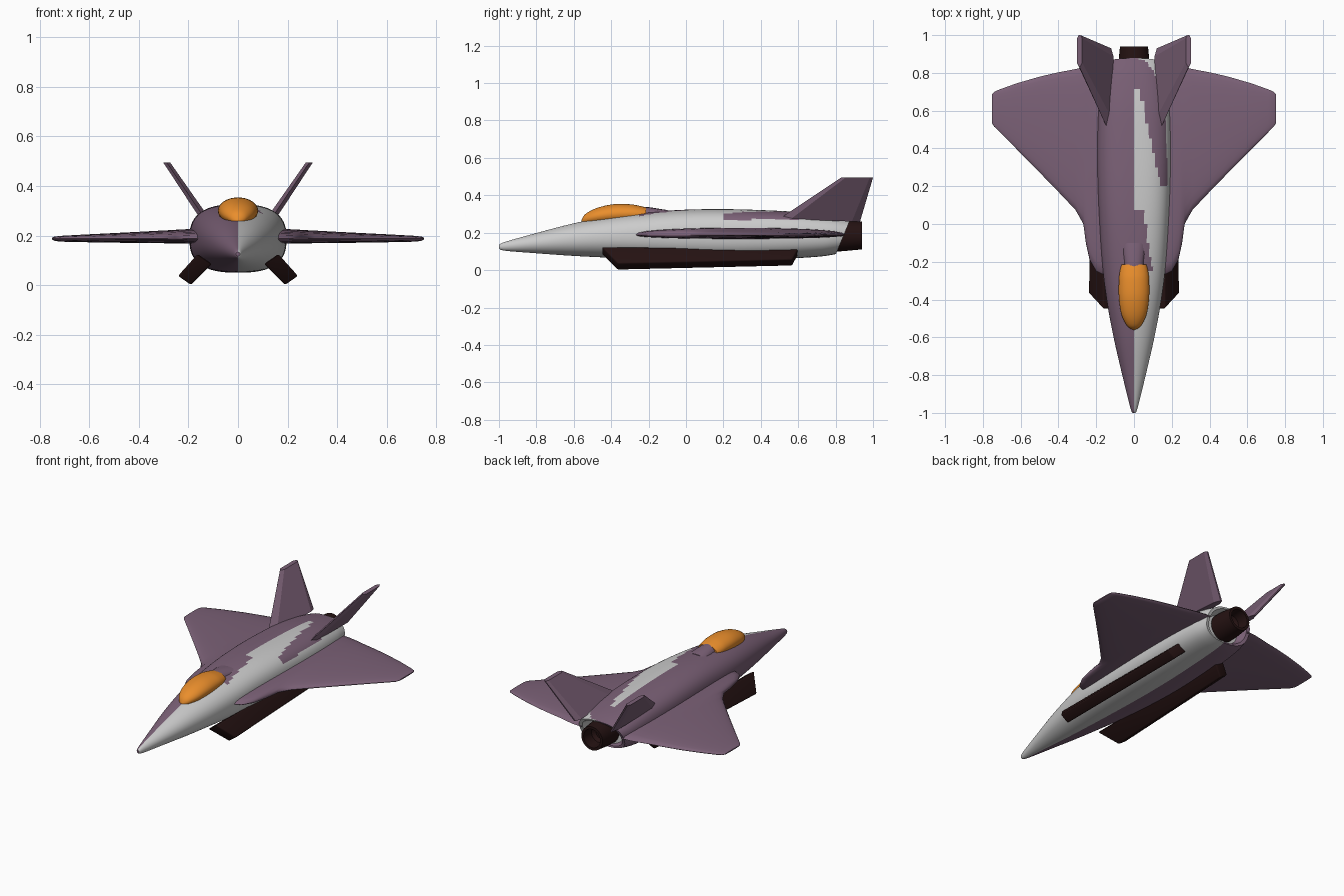
import bpy, bmesh, math

if "Cube" in bpy.data.objects:
    bpy.data.objects.remove(bpy.data.objects["Cube"])


def material(name, rgb):
    m = bpy.data.materials.new(name)
    m.diffuse_color = (*rgb, 1)
    m.use_nodes = True
    m.node_tree.nodes["Principled BSDF"].inputs["Base Color"].default_value = m.diffuse_color
    return m


PURPLE = material("purple", (0.20, 0.12, 0.185))
GREY = material("grey", (0.8, 0.8, 0.8))
ORANGE = material("orange", (0.82, 0.27, 0.025))
DARK = material("dark", (0.018, 0.006, 0.006))


def loft(name, rings, mats, caps=(True, True), angle=35, bevel=0, rule=None):
    """Skin a list of equal-sized point rings."""
    bm = bmesh.new()
    vs = [[bm.verts.new(p) for p in r] for r in rings]
    n = len(rings[0])
    for a, b in zip(vs, vs[1:]):
        for i in range(n):
            j = (i + 1) % n
            bm.faces.new((a[i], a[j], b[j], b[i]))
    if caps[0]:
        bm.faces.new(vs[0])
    if caps[1]:
        bm.faces.new(vs[-1])
    bmesh.ops.recalc_face_normals(bm, faces=bm.faces)
    if bevel:
        bmesh.ops.bevel(bm, geom=list(bm.edges), offset=bevel, segments=3,
                        profile=0.5, affect='EDGES')
    if rule:
        for f in bm.faces:
            f.material_index = rule(f.calc_center_median())
    me = bpy.data.meshes.new(name)
    bm.to_mesh(me)
    bm.free()
    ob = bpy.data.objects.new(name, me)
    bpy.context.collection.objects.link(ob)
    for m in mats:
        me.materials.append(m)
    bpy.ops.object.select_all(action='DESELECT')
    ob.select_set(True)
    bpy.context.view_layer.objects.active = ob
    bpy.ops.object.shade_smooth_by_angle(angle=math.radians(angle))
    return ob


def smooth(stations, steps):
    """Catmull-Rom interpolation between station tuples."""
    s = [stations[0]] + stations + [stations[-1]]
    out = []
    for i in range(1, len(s) - 2):
        for k in range(steps):
            t = k / steps
            out.append(tuple(
                0.5 * (2 * b + (c - a) * t + (2 * a - 5 * b + 4 * c - d) * t * t
                       + (3 * b - a - 3 * c + d) * t ** 3)
                for a, b, c, d in zip(*s[i - 1:i + 3])))
    return out + [stations[-1]]


def section(y, hw, zb, zt, n=48, e=2.0, shear=0.0):
    """Superellipse ring across the body, optionally leaning back."""
    pts = []
    for i in range(n):
        a = 2 * math.pi * i / n
        c, s = math.cos(a), math.sin(a)
        v = math.copysign(abs(s) ** (2 / e), s)
        z = (zb + zt) / 2 + (zt - zb) / 2 * v
        pts.append((hw * math.copysign(abs(c) ** (2 / e), c), y + shear * v, z))
    return pts


# Fuselage: (y, half width, bottom, top, squareness, lean)
body = [(-1.0, .008, .117, .133, 2, 0), (-.97, .02, .104, .15, 2, 0),
        (-.8, .062, .09, .198, 2, 0), (-.6, .108, .076, .25, 2.1, 0),
        (-.4, .145, .066, .288, 2.2, 0), (-.2, .17, .058, .31, 2.4, 0),
        (0, .184, .052, .323, 2.6, 0), (.2, .193, .05, .326, 2.7, 0),
        (.4, .196, .054, .321, 2.7, 0), (.6, .19, .064, .31, 2.7, .005),
        (.75, .175, .074, .29, 2.6, .02), (.84, .155, .086, .27, 2.5, .038)]
hull = [section(y, w, b, t, 64, e, sh) for y, w, b, t, e, sh in smooth(body, 8)]
hull.append(section(.837, .135, .096, .262, 64, 2.4, .038))
hull.append(section(.78, .11, .1, .26, 64, 2.2, .0))


def paint(c):
    """Left half purple, right half grey with purple patches on the back."""
    if c.x < 0:
        return 1
    if c.z > .27 and c.y > .72:
        return 1
    if c.z > .27 and c.y > .2 and c.x > .22 * (.85 - c.y):
        return 1
    return int(c.z > .27 and -.26 < c.y < .08 and c.x < .06 - .15 * c.y)


loft("fuselage", hull, [GREY, PURPLE], rule=paint)

# Canopy and the fairing behind it
glass = [(-.56, .006, .25, .264), (-.54, .036, .245, .298), (-.48, .066, .243, .331),
         (-.39, .08, .245, .352), (-.3, .08, .25, .352), (-.25, .075, .252, .344),
         (-.215, .066, .26, .335)]
loft("canopy", [section(*s, n=32) for s in smooth(glass, 4)], [ORANGE], angle=50)
loft("canopy_fairing", [section(-.24, .052, .26, .338, 16), section(-.2, .052, .26, .337, 16),
                        section(-.1, .07, .27, .321, 16)], [PURPLE])

# Hollow exhaust nozzle
tube = [(.79, .085), (.84, .084), (.94, .074), (.94, .058), (.87, .052), (.85, .035), (.85, .004)]
loft("exhaust_nozzle", [section(y, r, .185 - r, .185 + r, 32) for y, r in tube], [DARK])

# Wing: (x, leading y, trailing y, bottom, top)
wing = [(.14, -.28, .85, .166, .228), (.2, -.25, .845, .167, .226), (.235, -.19, .838, .168, .224),
        (.255, -.1, .834, .168, .223), (.268, .0, .83, .168, .222), (.31, .075, .82, .169, .22),
        (.4, .17, .803, .17, .215), (.5, .273, .78, .171, .21), (.62, .395, .745, .173, .204),
        (.71, .485, .713, .175, .199), (.74, .515, .7, .178, .196), (.752, .535, .685, .184, .191)]


def wing_section(x, y0, y1, zb, zt, n=14):
    mid, pts = .188, []
    for i in range(2 * n):
        a = math.pi * i / n
        h = abs(math.sin(a)) ** .8
        z = mid + h * ((zt if i < n else zb) - mid)
        pts.append((x, (y0 + y1) / 2 - (y1 - y0) / 2 * math.cos(a), z))
    return pts


wing_rings = [wing_section(*s) for s in wing]

# Canted fin: sharp-edged tapered plate, outline (y) at root and tip
def fin_section(x, z, front, rear, t):
    (yf, zf), (yr, zr) = front, rear
    k = .7                                    # sideways lean per unit height
    pts = []
    for u, o in ((0, 0), (.14, t), (.9, t), (1, t * .3), (1, -t * .3), (.9, -t), (.14, -t)):
        zz = zf + (zr - zf) * u
        pts.append((x + (zz - z) * k + o, yf + (yr - yf) * u, zz))
    return pts


fin_rings = [fin_section(.135, .27, (.5, .275), (.93, .258), .019),
             fin_section(.288, .495, (.83, .495), (1.0, .495), .014)]

# Lower side duct: slanted slab hanging diagonally under the body
duct_rings = [[(.105, -.45, .085), (.163, -.45, .125), (.242, -.365, .037), (.19, -.365, .0)],
              [(.105, .6, .085), (.163, .6, .115), (.222, .568, .058), (.17, .568, .022)]]

for side, s in (("right", 1), ("left", -1)):
    def flip(rings):
        return [[(s * x, y, z) for x, y, z in r] for r in rings]
    loft(side + "_wing", flip(wing_rings), [PURPLE], angle=45)
    loft(side + "_fin", flip(fin_rings), [PURPLE], angle=15)
    loft(side + "_lower_duct", flip(duct_rings), [DARK], bevel=.008)
